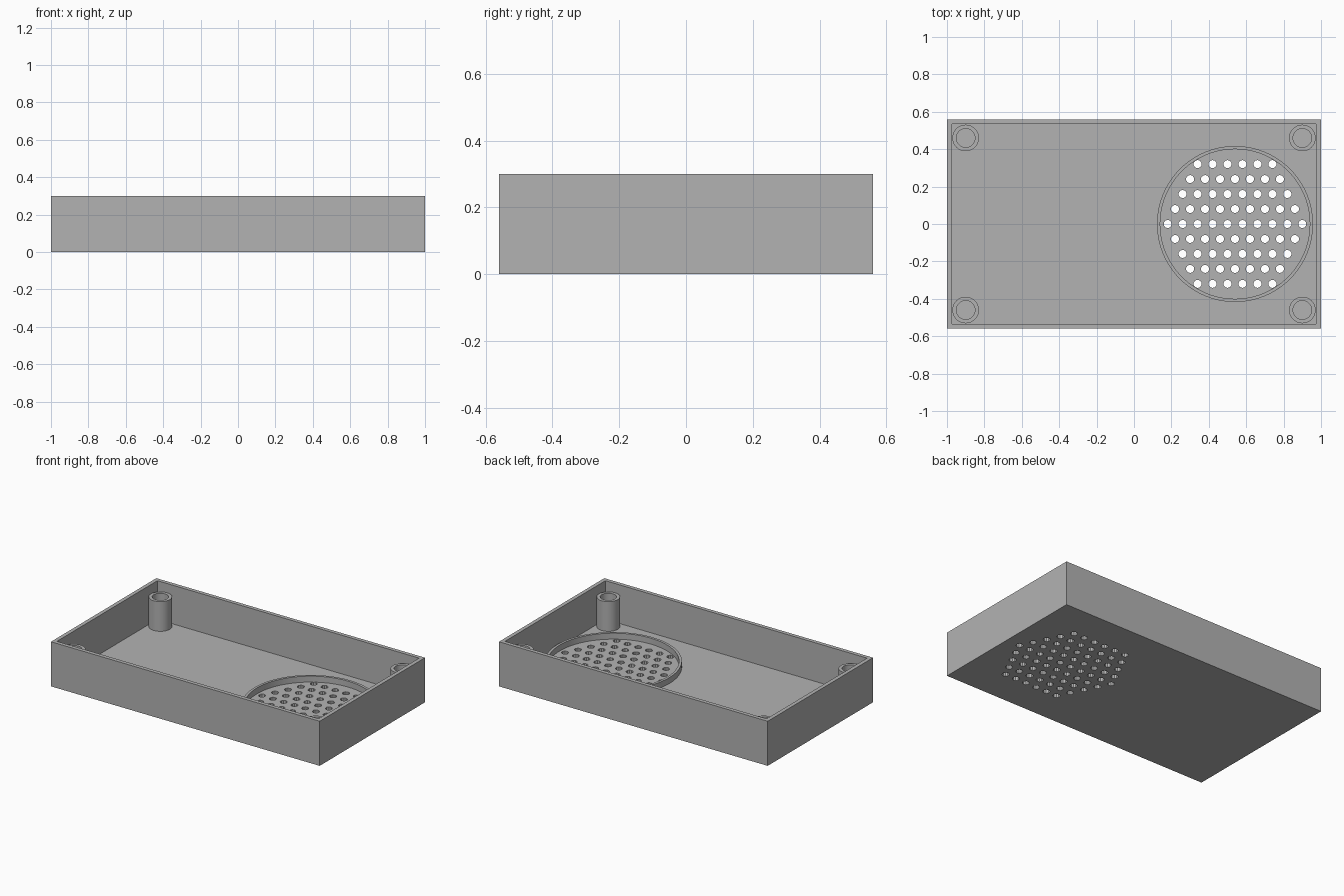
import bpy, bmesh, math
from mathutils import Matrix

cube = bpy.data.objects.get("Cube")
if cube:
    bpy.data.objects.remove(cube, do_unlink=True)

HALF_X, HALF_Y, HEIGHT = 1.0, 0.56, 0.3
WALL, FLOOR = 0.037, 0.04
GRILLE_X, PITCH = 0.54, 0.08

grey = bpy.data.materials.new("plain grey")
grey.use_nodes = True
grey.diffuse_color = (0.45, 0.45, 0.45, 1)
grey.node_tree.nodes["Principled BSDF"].inputs["Base Color"].default_value = grey.diffuse_color


def make_object(name, bm):
    bmesh.ops.recalc_face_normals(bm, faces=bm.faces)
    mesh = bpy.data.meshes.new(name)
    bm.to_mesh(mesh)
    bm.free()
    mesh.materials.append(grey)
    obj = bpy.data.objects.new(name, mesh)
    bpy.context.collection.objects.link(obj)
    return obj


def activate(obj):
    bpy.ops.object.select_all(action="DESELECT")
    obj.select_set(True)
    bpy.context.view_layer.objects.active = obj


def tube(name, x, y, outer, inner, top, sides):
    """Open tube whose foot is sunk slightly into the floor."""
    bm = bmesh.new()
    foot = FLOOR - 0.01
    rings = []
    for r, z in ((outer, foot), (outer, top), (inner, top), (inner, foot)):
        rings.append([bm.verts.new((x + r * math.cos(math.tau * i / sides),
                                    y + r * math.sin(math.tau * i / sides), z))
                      for i in range(sides)])
    for a, b in zip(rings, rings[1:] + rings[:1]):
        for i in range(sides):
            j = (i + 1) % sides
            bm.faces.new((a[i], a[j], b[j], b[i]))
    obj = make_object(name, bm)
    activate(obj)
    bpy.ops.object.shade_smooth_by_angle(angle=math.radians(35))
    return obj


# Open tray: a block whose top is inset and pushed down to the floor
bm = bmesh.new()
bmesh.ops.create_cube(bm, size=1, matrix=Matrix.Translation((0, 0, HEIGHT / 2))
                      @ Matrix.Diagonal((2 * HALF_X, 2 * HALF_Y, HEIGHT, 1)))
top = max(bm.faces, key=lambda f: f.calc_center_median().z)
bmesh.ops.inset_region(bm, faces=[top], thickness=WALL)
well = bmesh.ops.extrude_face_region(bm, geom=[top])["geom"]
bmesh.ops.translate(bm, vec=(0, 0, FLOOR - HEIGHT),
                    verts=[v for v in well if isinstance(v, bmesh.types.BMVert)])
if top.is_valid:
    bmesh.ops.delete(bm, geom=[top], context="FACES_ONLY")
tray = make_object("tray", bm)

# Staggered grille holes, ten in the middle row and one fewer per row outward
bm = bmesh.new()
for row in range(-4, 5):
    count = 10 - abs(row)
    for i in range(count):
        x = GRILLE_X + (i - (count - 1) / 2) * PITCH
        bmesh.ops.create_cone(bm, cap_ends=True, segments=10, radius1=0.022,
                              radius2=0.022, depth=0.1,
                              matrix=Matrix.Translation((x, row * PITCH, FLOOR / 2)))
cutter = make_object("grille_cutter", bm)
cutter.hide_render = True
mod = tray.modifiers.new("grille holes", "BOOLEAN")
mod.operation = "DIFFERENCE"
mod.solver = "EXACT"
mod.object = cutter
activate(tray)
bpy.ops.object.modifier_apply(modifier=mod.name)
bpy.data.objects.remove(cutter, do_unlink=True)

# Raised rim around the grille
tube("grille_rim", GRILLE_X, 0, 0.417, 0.4, 0.08, 96)

# Hollow screw posts in the corners
for side, sx in (("left", 1), ("right", -1)):
    for end, sy in (("front", -1), ("back", 1)):
        tube(f"{end}_{side}_post", sx * 0.9, sy * 0.46, 0.071, 0.05, 0.24, 40)
